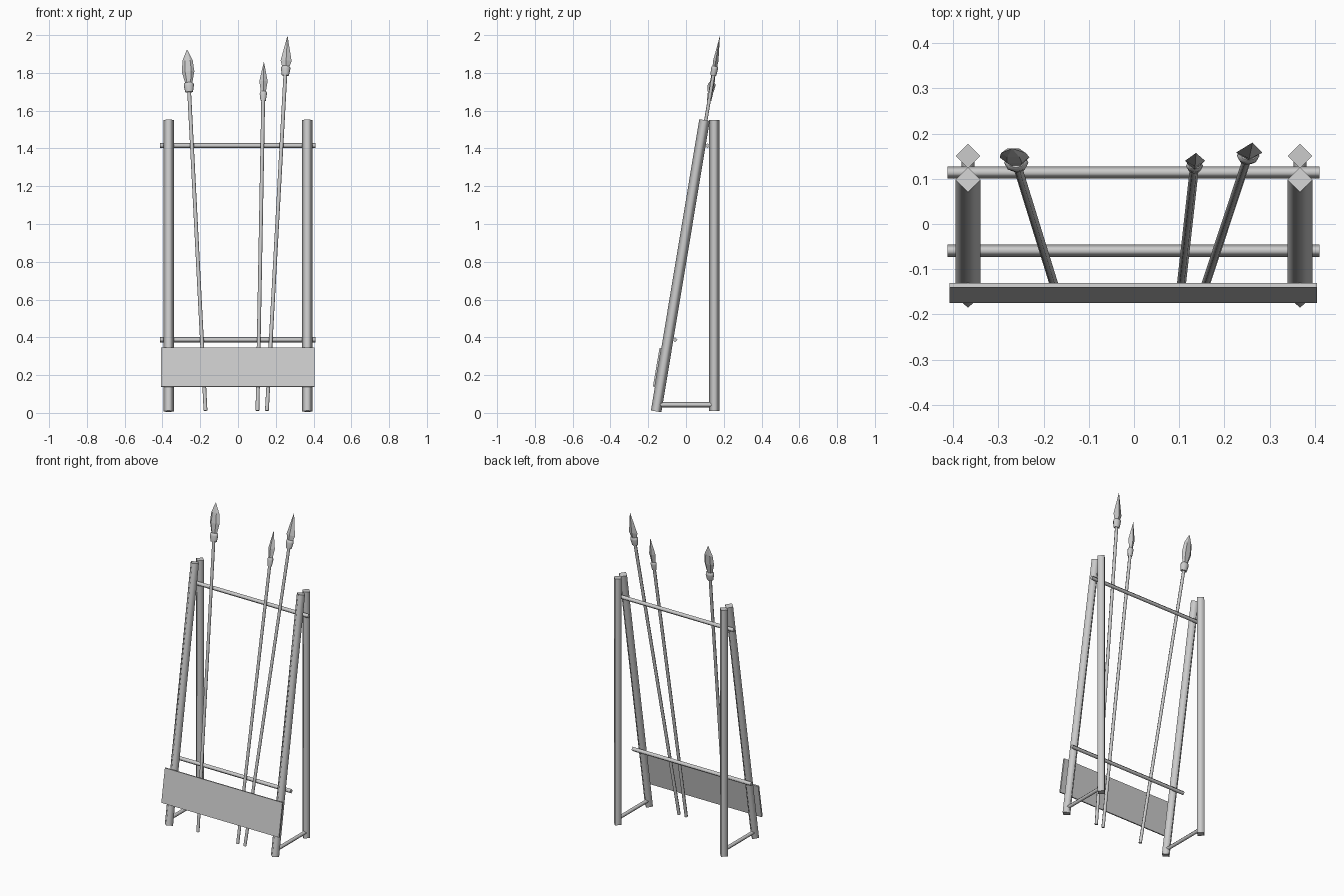
import bpy, bmesh, math
from mathutils import Vector

cube = bpy.data.objects.get("Cube")
if cube:
    bpy.data.objects.remove(cube, do_unlink=True)

grey = bpy.data.materials.new("plain grey")
grey.use_nodes = True
GREY = (0.6, 0.6, 0.6, 1)
grey.diffuse_color = GREY
grey.node_tree.nodes["Principled BSDF"].inputs["Base Color"].default_value = GREY


def finish(bm, name):
    bmesh.ops.recalc_face_normals(bm, faces=bm.faces[:])
    mesh = bpy.data.meshes.new(name)
    bm.to_mesh(mesh)
    bm.free()
    mesh.materials.append(grey)
    obj = bpy.data.objects.new(name, mesh)
    bpy.context.scene.collection.objects.link(obj)
    return obj


def loft(name, start, axis, rings, sides=4, smooth=True):
    """Sweep elliptical rings (distance, width radius, depth radius) along an axis."""
    start, axis = Vector(start), Vector(axis).normalized()
    side = Vector((0, 0, 1)) if abs(axis.x) > 0.9 else Vector((1, 0, 0))
    u = (side - axis * side.dot(axis)).normalized()
    v = axis.cross(u)
    bm = bmesh.new()
    loops = []
    for dist, ru, rv in rings:
        centre = start + axis * dist
        if ru == 0:
            loops.append([bm.verts.new(centre)])
            continue
        angles = [math.tau * i / sides for i in range(sides)]
        loops.append([bm.verts.new(centre + u * ru * math.cos(a) + v * rv * math.sin(a))
                      for a in angles])
    for low, high in zip(loops, loops[1:]):
        for i in range(sides):
            j = (i + 1) % sides
            quad = [low[i], low[j]] + ([high[0]] if len(high) == 1 else [high[j], high[i]])
            bm.faces.new(quad).smooth = smooth
    # Flat end caps with crisp rims
    for ring in (loops[0], loops[-1]):
        if len(ring) > 1:
            cap = bm.faces.new(ring)
            for edge in cap.edges:
                edge.smooth = False
    return finish(bm, name)


def rod(name, a, b, radius, sides=4):
    axis = Vector(b) - Vector(a)
    return loft(name, a, axis, [(0, radius, radius), (axis.length, radius, radius)], sides)


# Frame: upright and leaning posts joined by a foot brace on each side
for label, x in (("left", 0.367), ("right", -0.367)):
    rod(label + "_upright_post", (x, 0.15, 0.01), (x, 0.15, 1.55), 0.027)
    rod(label + "_leaning_post", (x, -0.158, 0.008), (x, 0.098, 1.55), 0.028)
    rod(label + "_foot_brace", (x, -0.15, 0.043), (x, 0.15, 0.043), 0.014)

# Cross rails
rod("upper_rail", (-0.412, 0.114, 1.415), (0.41, 0.114, 1.415), 0.0135)
rod("lower_rail", (-0.412, -0.059, 0.387), (0.41, -0.059, 0.387), 0.0135)

# Front board, tilted with the leaning posts
bm = bmesh.new()
outline = [(-0.175, 0.14), (-0.14, 0.345), (-0.13, 0.343), (-0.165, 0.138)]
face = bm.faces.new([bm.verts.new((-0.408, y, z)) for y, z in outline])
sweep = bmesh.ops.extrude_face_region(bm, geom=[face])["geom"]
bmesh.ops.translate(bm, vec=(0.813, 0, 0),
                    verts=[e for e in sweep if isinstance(e, bmesh.types.BMVert)])
finish(bm, "front_board")


# Spears: shaft, flared socket and blade; blade rings are measured back from the tip
def spear(name, foot, tip, socket_radius, blade, sides):
    foot, tip = Vector(foot), Vector(tip)
    axis = tip - foot
    length = axis.length
    neck = length - blade[0][0]
    base = neck - 0.045
    r = socket_radius
    loft(name + "_shaft", foot, axis, [(0, 0.01, 0.01), (base + 0.02, 0.01, 0.01)], 6)
    loft(name + "_socket", foot, axis,
         [(base, r * 0.75, r * 0.6), (base + 0.035, r, r * 0.75),
          (neck, r * 0.95, r * 0.7), (neck + 0.006, r * 0.7, r * 0.5)], 8)
    loft(name + "_blade", foot, axis, [(length - d, w, t) for d, w, t in blade],
         sides, smooth=False)


spear("leaf_spear", (-0.172, -0.15, 0.012), (-0.27, 0.167, 1.925), 0.027,
      [(0.185, 0.018, 0.01), (0.12, 0.033, 0.015), (0.06, 0.027, 0.011), (0, 0, 0)], 6)
spear("short_spear", (0.103, -0.15, 0.012), (0.137, 0.157, 1.86), 0.019,
      [(0.165, 0.013, 0.01), (0.105, 0.022, 0.013), (0, 0, 0)], 4)
spear("long_spear", (0.153, -0.15, 0.012), (0.262, 0.18, 1.998), 0.025,
      [(0.17, 0.019, 0.012), (0.135, 0.029, 0.014), (0, 0, 0)], 4)
